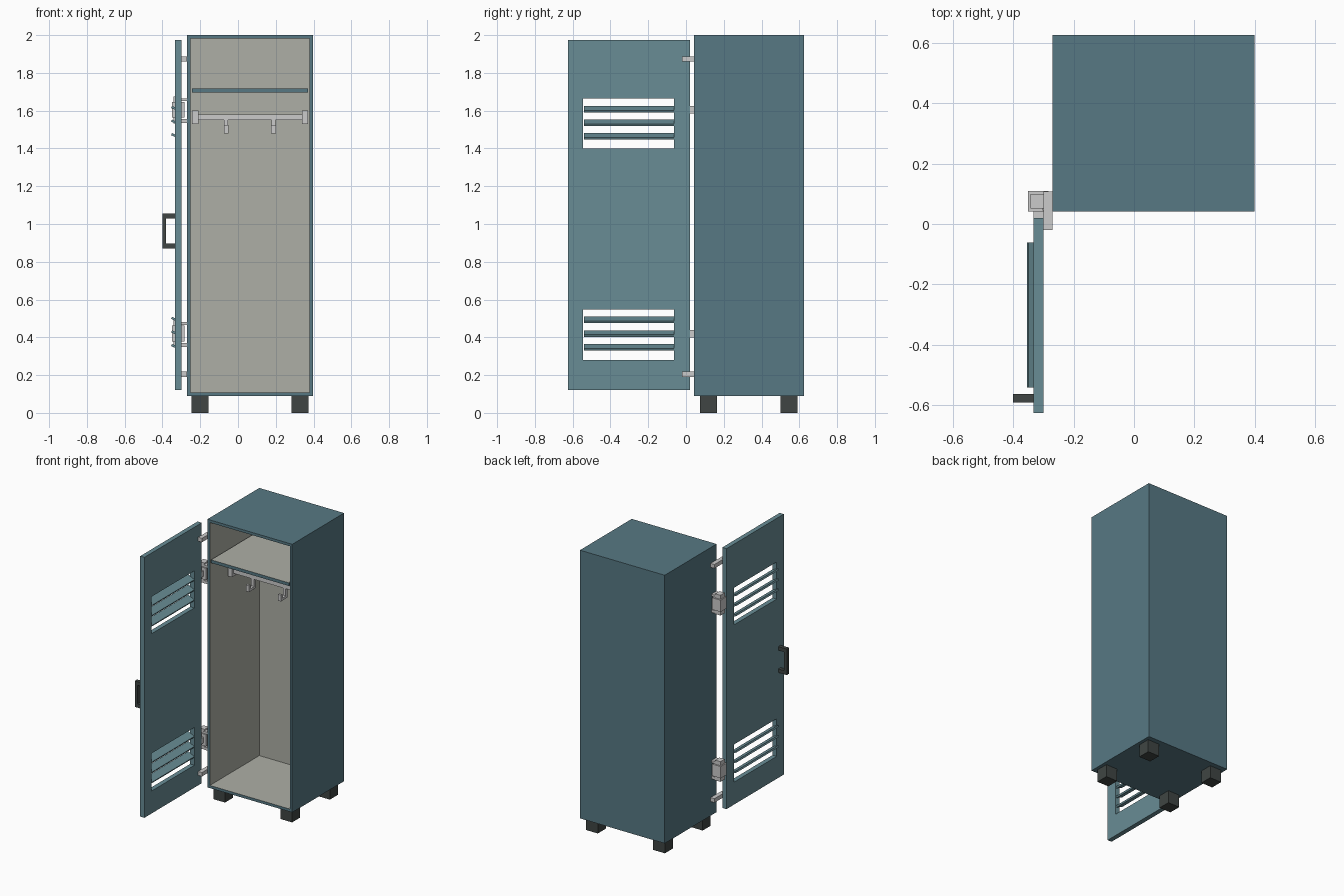
import bpy, bmesh, math
from mathutils import Vector, Matrix

if "Cube" in bpy.data.objects:
    bpy.data.objects.remove(bpy.data.objects["Cube"])


def material(name, rgb):
    m = bpy.data.materials.new(name)
    m.diffuse_color = (*rgb, 1)
    m.use_nodes = True
    m.node_tree.nodes["Principled BSDF"].inputs["Base Color"].default_value = m.diffuse_color
    return m


CASE = material("case_blue", (0.095, 0.19, 0.23))
DOOR = material("door_blue", (0.14, 0.265, 0.30))
LINING = material("lining_beige", (0.42, 0.43, 0.38))
DARK = material("dark_plastic", (0.05, 0.06, 0.057))


def finish(name, bm, *mats):
    bmesh.ops.recalc_face_normals(bm, faces=bm.faces)
    me = bpy.data.meshes.new(name)
    bm.to_mesh(me)
    bm.free()
    for m in mats:
        me.materials.append(m)
    ob = bpy.data.objects.new(name, me)
    bpy.context.collection.objects.link(ob)
    return ob


def add_box(bm, x, y, z):
    size = (x[1] - x[0], y[1] - y[0], z[1] - z[0])
    mid = Vector((sum(x) / 2, sum(y) / 2, sum(z) / 2))
    bmesh.ops.create_cube(bm, size=1, matrix=Matrix.Translation(mid) @ Matrix.Diagonal((*size, 1)))


def boxes(name, parts, *mats):
    bm = bmesh.new()
    for p in parts:
        add_box(bm, *p)
    return finish(name, bm, *mats)


# Open-fronted case with beige inside
bm = bmesh.new()
add_box(bm, (-0.27, 0.398), (0.042, 0.625), (0.09, 2.0))
bm.normal_update()
front = min(bm.faces, key=lambda f: f.calc_center_median().y)
bmesh.ops.inset_region(bm, faces=[front], thickness=0.027)
old = set(bm.faces) - {front}
ext = bmesh.ops.extrude_face_region(bm, geom=[front])
bmesh.ops.translate(bm, vec=(0, 0.556, 0), verts=[v for v in ext["geom"] if isinstance(v, bmesh.types.BMVert)])
if front.is_valid:
    bmesh.ops.delete(bm, geom=[front], context="FACES_ONLY")
for f in bm.faces:
    if f not in old:
        f.material_index = 1
finish("locker_case", bm, CASE, LINING)

# Shelf with blue front edge
shelf = boxes("shelf", [((-0.243, 0.371), (0.044, 0.598), (1.695, 1.717))], CASE, LINING)
for p in shelf.data.polygons:
    p.material_index = 1 if abs(p.normal.z) > 0.5 else 0

# Feet
for side, x in (("left", -0.247), ("right", 0.282)):
    for end, y in (("front", 0.075), ("back", 0.5)):
        boxes(f"{end}_{side}_foot", [((x, x + 0.092), (y, y + 0.09), (0, 0.09))], DARK)

# Door panel with two louvre openings
ys = (-0.625, -0.545, -0.063, 0.02)
zs = (0.12, 0.28, 0.548, 1.40, 1.664, 1.975)
bm = bmesh.new()
grid = [[bm.verts.new((-0.333, y, z)) for z in zs] for y in ys]
for i in range(3):
    for j in range(5):
        if i == 1 and j in (1, 3):
            continue
        bm.faces.new((grid[i][j], grid[i + 1][j], grid[i + 1][j + 1], grid[i][j + 1]))
ext = bmesh.ops.extrude_face_region(bm, geom=bm.faces[:])
new = [v for v in ext["geom"] if isinstance(v, bmesh.types.BMVert)]
bmesh.ops.translate(bm, vec=(0.033, 0, 0), verts=new)
finish("door_panel", bm, DOOR)

# Tilted louvre slats, high on the outside
for base, label in ((0.348, "lower"), (1.464, "upper")):
    for i in range(3):
        slat = boxes(f"{label}_louvre_{i + 1}",
                     [((-0.0275, 0.0275), (-0.541, -0.061), (-0.006, 0.006))], DOOR)
        slat.location = (-0.327, 0, base + i * 0.072)
        slat.rotation_euler.y = math.radians(25)

# Door handle
boxes("door_handle", [
    ((-0.40, -0.38), (-0.59, -0.563), (0.87, 1.055)),
    ((-0.38, -0.333), (-0.59, -0.563), (0.87, 0.896)),
    ((-0.38, -0.333), (-0.59, -0.563), (1.029, 1.055))], DARK)

# Hinges: knuckle, pin, arm to door, lugs to case
for label, z in (("lower", 0.42), ("upper", 1.605)):
    boxes(f"{label}_hinge", [
        ((-0.35, -0.283), (0.042, 0.11), (z - 0.042, z + 0.042)),
        ((-0.342, -0.30), (0.052, 0.10), (z - 0.073, z + 0.071)),
        ((-0.333, -0.30), (0.018, 0.045), (z - 0.02, z + 0.02)),
        ((-0.302, -0.27), (0.045, 0.10), (z - 0.07, z - 0.05)),
        ((-0.302, -0.27), (0.045, 0.10), (z + 0.045, z + 0.06))])

# Straight brackets near the door corners
for label, z in (("lower", 0.205), ("upper", 1.873)):
    boxes(f"{label}_door_bracket", [((-0.30, -0.27), (-0.02, 0.108), (z - 0.014, z + 0.014))])

# Coat rail with end mounts
boxes("coat_rail", [((-0.22, 0.35), (0.25, 0.275), (1.551, 1.579))])
for label, x in (("left", -0.243), ("right", 0.338)):
    boxes(f"{label}_rail_mount", [((x, x + 0.033), (0.232, 0.293), (1.53, 1.60))])

# Coat hooks: stem, forward arm, upturned tip
for label, x in (("left", -0.063), ("right", 0.188)):
    boxes(f"{label}_coat_hook", [
        ((x - 0.01, x + 0.01), (0.253, 0.272), (1.48, 1.553)),
        ((x - 0.012, x + 0.012), (0.215, 0.253), (1.48, 1.498)),
        ((x - 0.012, x + 0.012), (0.197, 0.215), (1.48, 1.525))])
